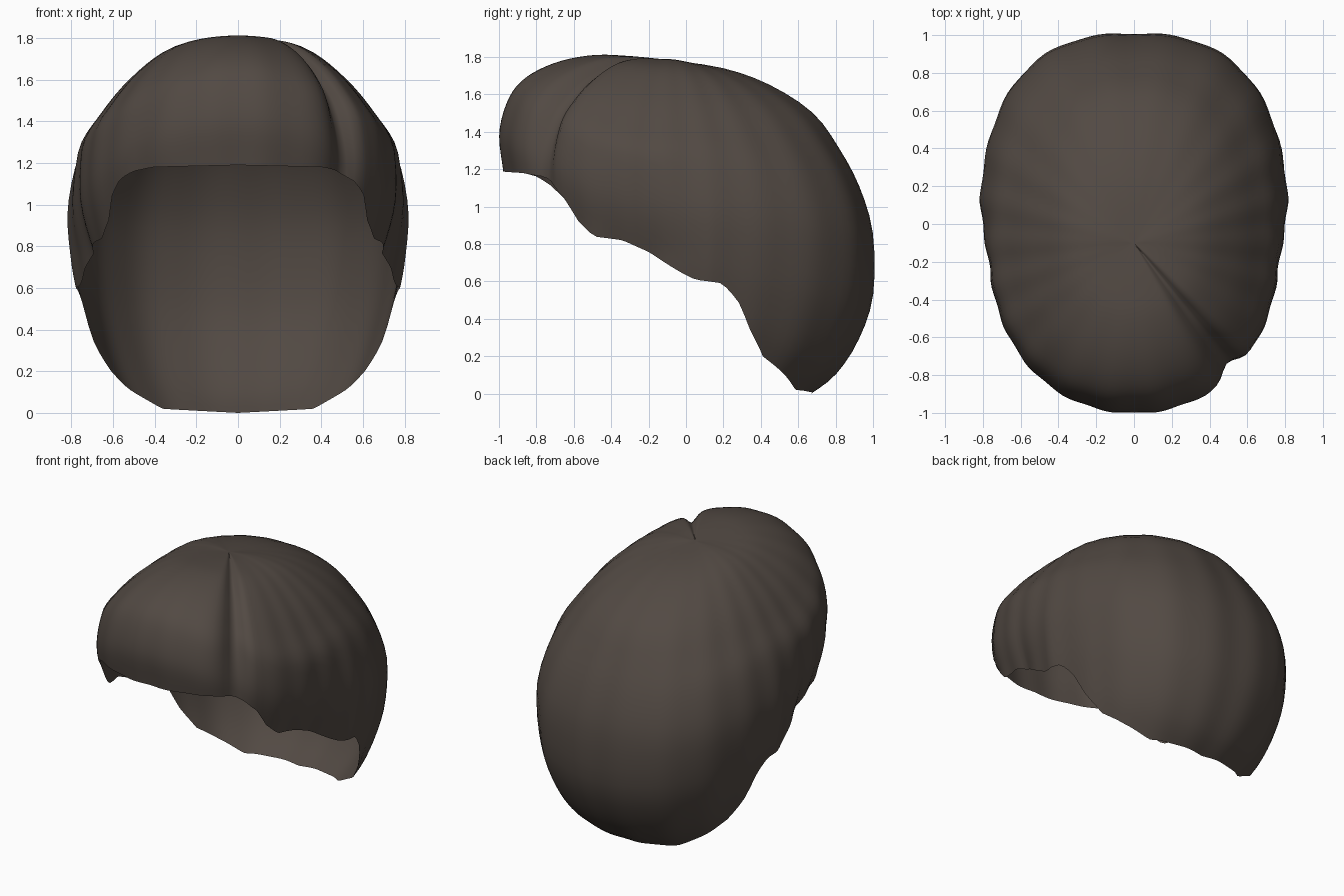
import bpy, bmesh, math

cube = bpy.data.objects.get("Cube")
if cube:
    bpy.data.objects.remove(cube, do_unlink=True)

# Crown-to-hem profiles: reach from the crown and height
SIDE = [(0, 1.785), (.18, 1.785), (.36, 1.73), (.53, 1.59), (.66, 1.43), (.76, 1.27),
        (.82, 1.0), (.805, .75), (.765, .55), (.705, .34), (.59, .07)]
FRONT = [(0, 1.785), (.2, 1.805), (.4, 1.81), (.6, 1.77), (.76, 1.69), (.85, 1.58),
         (.9, 1.4), (.88, 1.2), (.86, 1.05), (.84, .95), (.82, .85)]
BACK = [(0, 1.785), (.3, 1.74), (.55, 1.65), (.78, 1.5), (.92, 1.31), (1.03, 1.1),
        (1.1, .85), (1.1, .52), (1.02, .28), (.9, .1), (.77, 0)]
# Hem height by angle, from front to back
HEM = [(-90, 1.19), (-62, 1.18), (-54, 1.16), (-48, 1.12), (-42, 1.04), (-38, .93),
       (-31, .84), (-19, .82), (-7, .75), (4, .66), (11, .61), (21, .59), (27, .5),
       (33, .33), (40, .2), (50, .11), (62, .02), (90, 0)]
CROWN_Y = -0.1
COLUMNS, ROWS = 144, 30
PART_ANGLE = -52


def spline(points, s):
    """Smooth point on a profile at level s."""
    i = min(int(s), len(points) - 2)
    t = s - i
    p = [points[max(0, min(len(points) - 1, i + k))] for k in (-1, 0, 1, 2)]
    return [b + .5 * t * (c - a + t * (2*a - 5*b + 4*c - d + t * (3*(b - c) + d - a)))
            for a, b, c, d in zip(*p)]


def clamp(value):
    return max(0, min(1, value))


def hem_height(angle):
    for (a, za), (b, zb) in zip(HEM, HEM[1:]):
        if angle <= b:
            t = (angle - a) / (b - a)
            return za + (zb - za) * t
    return HEM[-1][1]


def fold(angle):
    """Mirrored angle in degrees: front -90, sides 0, back 90."""
    return math.degrees(math.asin(max(-1, min(1, math.sin(angle)))))


def surface(angle, s):
    """Point on the hair at an angle around the crown and a level."""
    c, d = math.cos(angle), math.sin(angle)
    a, za = spline(SIDE, s)
    b, zb = spline(BACK if d > 0 else FRONT, s)
    z = za * c * c + zb * d * d
    if s == 0:
        return 0, CROWN_Y, z
    n = 2.1 + .5 * max(0, math.tanh(3 * d)) * clamp(s / 6)
    r = ((abs(c) / a) ** n + (abs(d) / b) ** n) ** (-1 / n)
    # Hem curls inward from the ears to the temples
    r -= .11 * clamp((15 - fold(angle)) / 25) * abs(c) ** 2.5 * clamp((s - 5) / 2)
    # Soft locks and one parting that fades toward the hem
    r += .004 * clamp(s / 4) * math.cos(22 * angle)
    off = (math.degrees(angle) - PART_ANGLE + 180) % 360 - 180
    groove = math.exp(-(off / 5) ** 2)
    r -= .1 * groove * clamp(s / 4) * max(.15, clamp((8 - s) / 3))
    z -= .06 * groove * clamp(s / 2.5) * clamp(1 - s / 6)
    return r * c, CROWN_Y + r * d, z


def hem_level(angle):
    """Level at which a column meets the hem."""
    target = hem_height(fold(angle))
    low, high = 3.0, 10.0
    for _ in range(30):
        mid = (low + high) / 2
        if surface(angle, mid)[2] > target:
            low = mid
        else:
            high = mid
    return high


# Hair shell, open underneath
bm = bmesh.new()
crown = bm.verts.new(surface(0, 0))
columns = []
for j in range(COLUMNS):
    angle = 2 * math.pi * j / COLUMNS
    end = hem_level(angle)
    columns.append([bm.verts.new(surface(angle, end * k / ROWS)) for k in range(1, ROWS + 1)])
for j, left in enumerate(columns):
    right = columns[(j + 1) % COLUMNS]
    bm.faces.new((crown, left[0], right[0]))
    for k in range(ROWS - 1):
        bm.faces.new((left[k], left[k + 1], right[k + 1], right[k]))
mesh = bpy.data.meshes.new("hair_shell")
bm.to_mesh(mesh)
bm.free()
mesh.shade_smooth()

hair = bpy.data.objects.new("hair_shell", mesh)
bpy.context.collection.objects.link(hair)

# Dark brown hair colour
brown = bpy.data.materials.new("dark brown")
brown.use_nodes = True
colour = (.084, .067, .056, 1)
brown.diffuse_color = colour
brown.node_tree.nodes["Principled BSDF"].inputs["Base Color"].default_value = colour
mesh.materials.append(brown)
